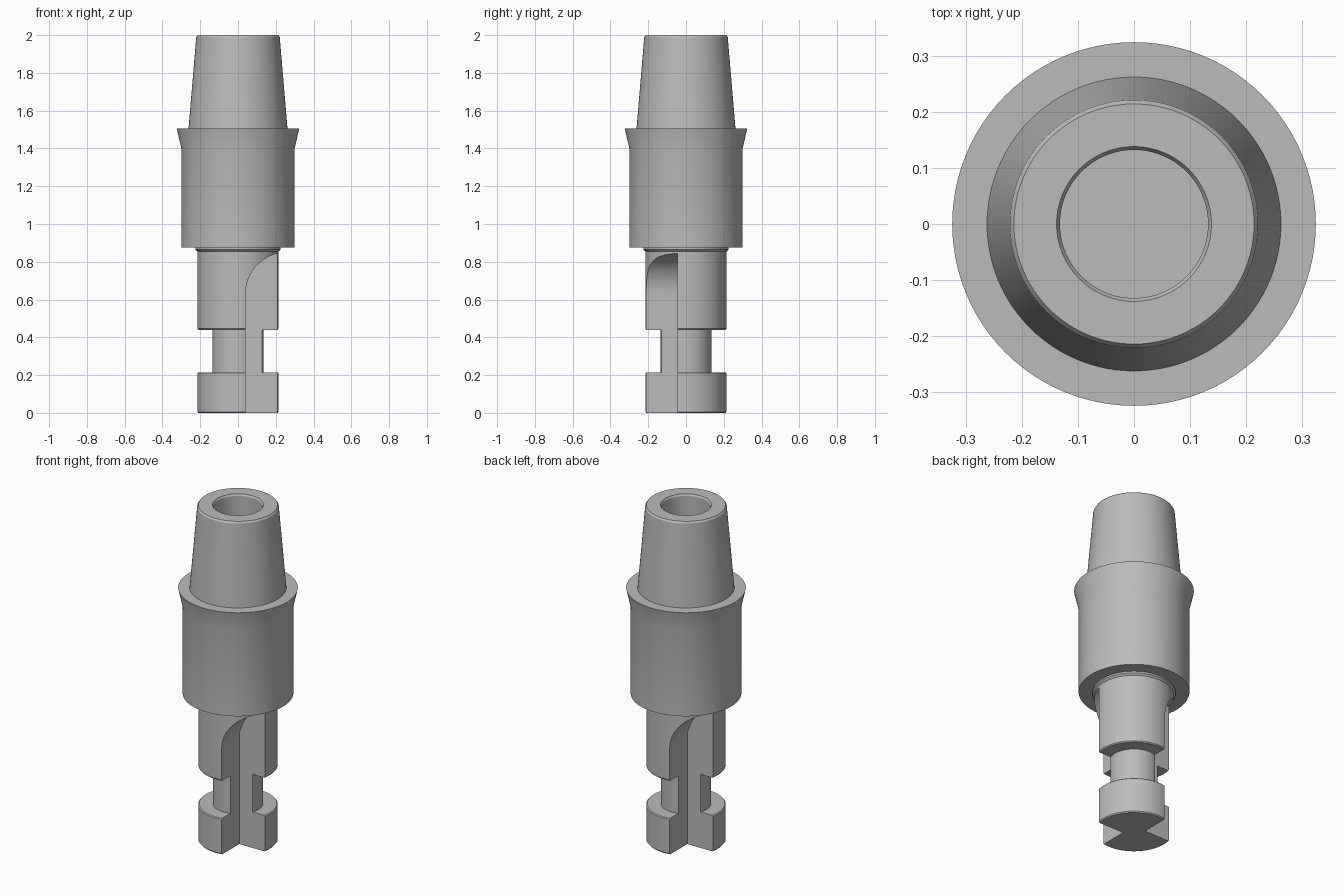
import bpy, bmesh, math
from mathutils import Matrix

if "Cube" in bpy.data.objects:
    bpy.data.objects.remove(bpy.data.objects["Cube"], do_unlink=True)

grey = bpy.data.materials.new("satin grey")
grey.use_nodes = True
colour = (0.5, 0.5, 0.5, 1)
grey.diffuse_color = colour
grey.node_tree.nodes["Principled BSDF"].inputs["Base Color"].default_value = colour


def add_object(name, bm):
    bmesh.ops.recalc_face_normals(bm, faces=bm.faces)
    mesh = bpy.data.meshes.new(name)
    bm.to_mesh(mesh)
    bm.free()
    mesh.materials.append(grey)
    ob = bpy.data.objects.new(name, mesh)
    bpy.context.collection.objects.link(ob)
    return ob


def lathe(name, profile, steps=96):
    """Turn a (radius, height) profile that starts and ends on the axis."""
    bm = bmesh.new()
    verts = [bm.verts.new((r, 0, z)) for r, z in profile]
    edges = [bm.edges.new(pair) for pair in zip(verts, verts[1:])]
    bmesh.ops.spin(bm, geom=verts + edges, cent=(0, 0, 0), axis=(0, 0, 1),
                   angle=math.tau, steps=steps)
    bmesh.ops.remove_doubles(bm, verts=bm.verts, dist=0.0001)
    return add_object(name, bm)


def prism(name, outline, y0, y1):
    """Extrude an (x, z) outline along y."""
    bm = bmesh.new()
    face = bm.faces.new([bm.verts.new((x, y0, z)) for x, z in outline])
    grown = bmesh.ops.extrude_face_region(bm, geom=[face])["geom"]
    moved = [v for v in grown if isinstance(v, bmesh.types.BMVert)]
    bmesh.ops.translate(bm, verts=moved, vec=(0, y1 - y0, 0))
    return add_object(name, bm)


def shade(ob):
    bpy.ops.object.select_all(action='DESELECT')
    ob.select_set(True)
    bpy.context.view_layer.objects.active = ob
    bpy.ops.object.shade_smooth_by_angle(angle=math.radians(25))


# Flared body with tapered hollow post
body = lathe("flared_body_and_post", [
    (0, 0.875), (0.3, 0.875), (0.3, 1.4), (0.324, 1.505), (0.262, 1.505),
    (0.221, 1.99), (0.214, 2.0), (0.138, 2.0), (0.132, 1.99),
    (0.132, 1.0), (0, 1.0)])

# Lower shaft with neck, end flange and thin collar
shaft = lathe("notched_shaft", [
    (0, 0), (0.21, 0), (0.215, 0.006), (0.215, 0.21), (0.21, 0.215),
    (0.136, 0.215), (0.136, 0.44), (0.21, 0.44), (0.215, 0.446),
    (0.215, 0.855), (0.225, 0.865), (0.225, 0.89), (0, 0.89)])

# Two opposite corner notches, each with a curved run-out at the top
arc = [(0.26 + 0.22 * math.cos(a), 0.63 + 0.22 * math.sin(a))
       for a in (math.radians(90 + 90 * i / 24) for i in range(25))]
outline = [(0.04, -0.1), (0.5, -0.1), (0.5, 0.85)] + arc
for turn in (0, math.pi):
    cutter = prism("notch_cutter", outline, -0.5, -0.045)
    cutter.data.transform(Matrix.Rotation(turn, 4, 'Z'))
    cutter.hide_render = True
    mod = shaft.modifiers.new("notch", 'BOOLEAN')
    mod.operation = 'DIFFERENCE'
    mod.solver = 'EXACT'
    mod.object = cutter
    bpy.context.view_layer.objects.active = shaft
    bpy.ops.object.modifier_apply(modifier=mod.name)
    bpy.data.objects.remove(cutter, do_unlink=True)

shade(body)
shade(shaft)
